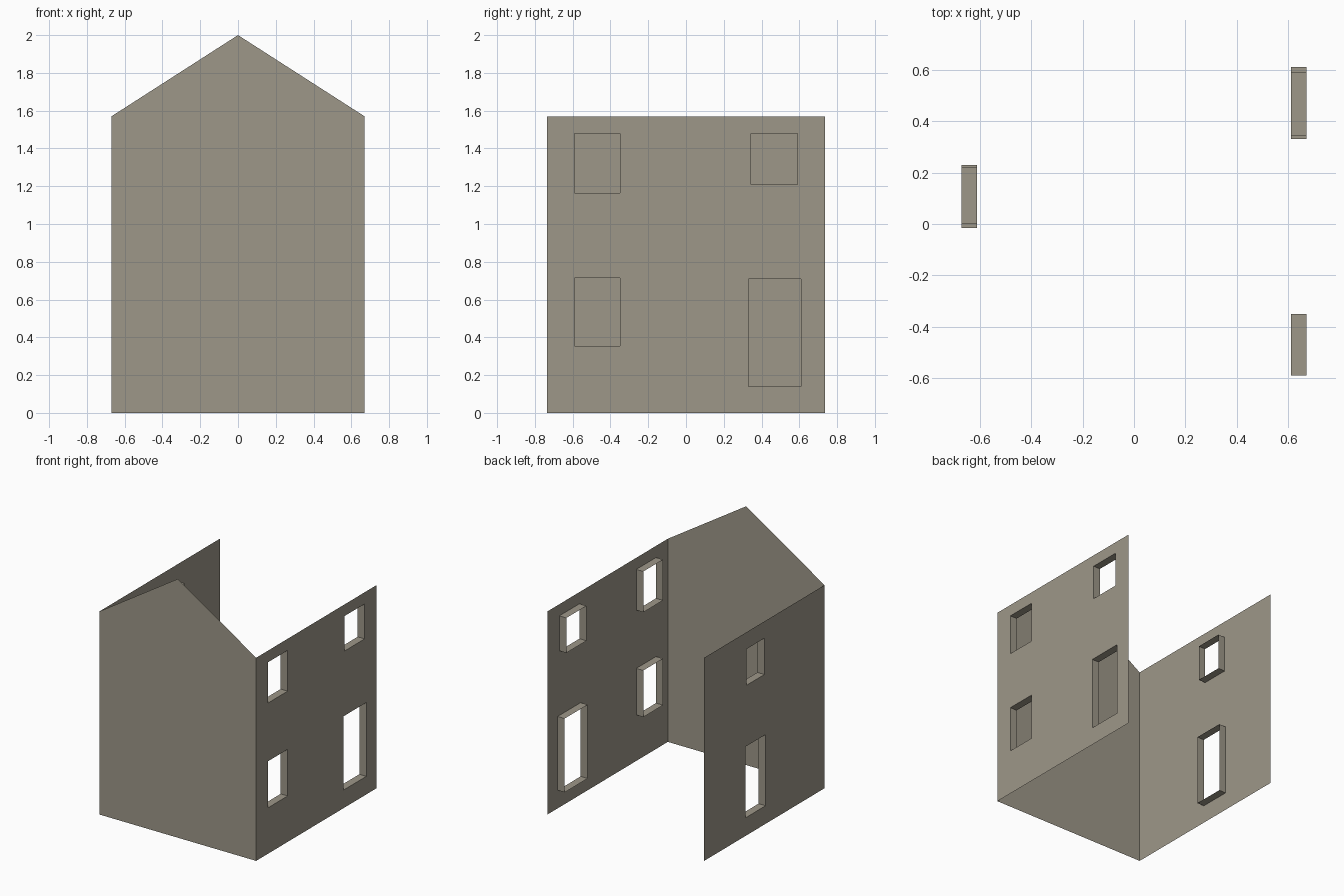
import bpy, bmesh
from mathutils import Vector

if "Cube" in bpy.data.objects:
    bpy.data.objects.remove(bpy.data.objects["Cube"])

HX, HY = 0.67, 0.735      # half width, half depth
EAVES, RIDGE = 1.57, 2.0
REVEAL = 0.06             # depth of window and door reveals

stone = bpy.data.materials.new("warm_grey_stone")
stone.diffuse_color = (0.34, 0.31, 0.25, 1)
stone.use_nodes = True
stone.node_tree.nodes["Principled BSDF"].inputs["Base Color"].default_value = stone.diffuse_color


def finish(bm, name):
    mesh = bpy.data.meshes.new(name)
    bm.to_mesh(mesh)
    bm.free()
    mesh.materials.append(stone)
    obj = bpy.data.objects.new(name, mesh)
    bpy.context.collection.objects.link(obj)
    return obj


def add_loop(bm, pts):
    verts = [bm.verts.new(p) for p in pts]
    return [bm.edges.new((verts[i], verts[(i + 1) % len(verts)]))
            for i in range(len(verts))]


def side_wall(name, side, openings):
    """Thin wall with open holes whose edges are extruded inwards."""
    x = side * HX

    def rect(y0, y1, z0, z1):
        return [(x, y0, z0), (x, y1, z0), (x, y1, z1), (x, y0, z1)]

    bm = bmesh.new()
    edges = add_loop(bm, rect(-HY, HY, 0, EAVES))
    holes = []
    for o in openings:
        holes += add_loop(bm, rect(*o))
    bmesh.ops.triangle_fill(bm, edges=edges + holes, use_beauty=True,
                            normal=Vector((side, 0, 0)))
    # reveals
    ext = bmesh.ops.extrude_edge_only(bm, edges=holes)
    moved = [g for g in ext["geom"] if isinstance(g, bmesh.types.BMVert)]
    bmesh.ops.translate(bm, verts=moved, vec=(-side * REVEAL, 0, 0))
    # point the wall outwards
    bmesh.ops.recalc_face_normals(bm, faces=bm.faces[:])
    bm.normal_update()
    if sum(f.normal.x * f.calc_area() for f in bm.faces) * side < 0:
        bmesh.ops.reverse_faces(bm, faces=bm.faces[:])
    bmesh.ops.dissolve_limit(bm, angle_limit=0.01, verts=bm.verts[:],
                             edges=bm.edges[:])
    return finish(bm, name)


# Gabled front wall
bm = bmesh.new()
bm.faces.new([bm.verts.new((x, -HY, z)) for x, z in
              [(-HX, 0), (HX, 0), (HX, EAVES), (0, RIDGE), (-HX, EAVES)]])
finish(bm, "front_gable_wall")

# Right wall: three windows and a door (y0, y1, z0, z1)
side_wall("right_wall", 1, [(-0.59, -0.35, 1.165, 1.48),
                            (0.345, 0.59, 1.21, 1.48),
                            (-0.59, -0.35, 0.355, 0.715),
                            (0.33, 0.61, 0.14, 0.71)])

# Left wall: one window above one door
side_wall("left_wall", -1, [(0.0, 0.22, 1.16, 1.44),
                            (-0.015, 0.23, 0.14, 0.69)])
